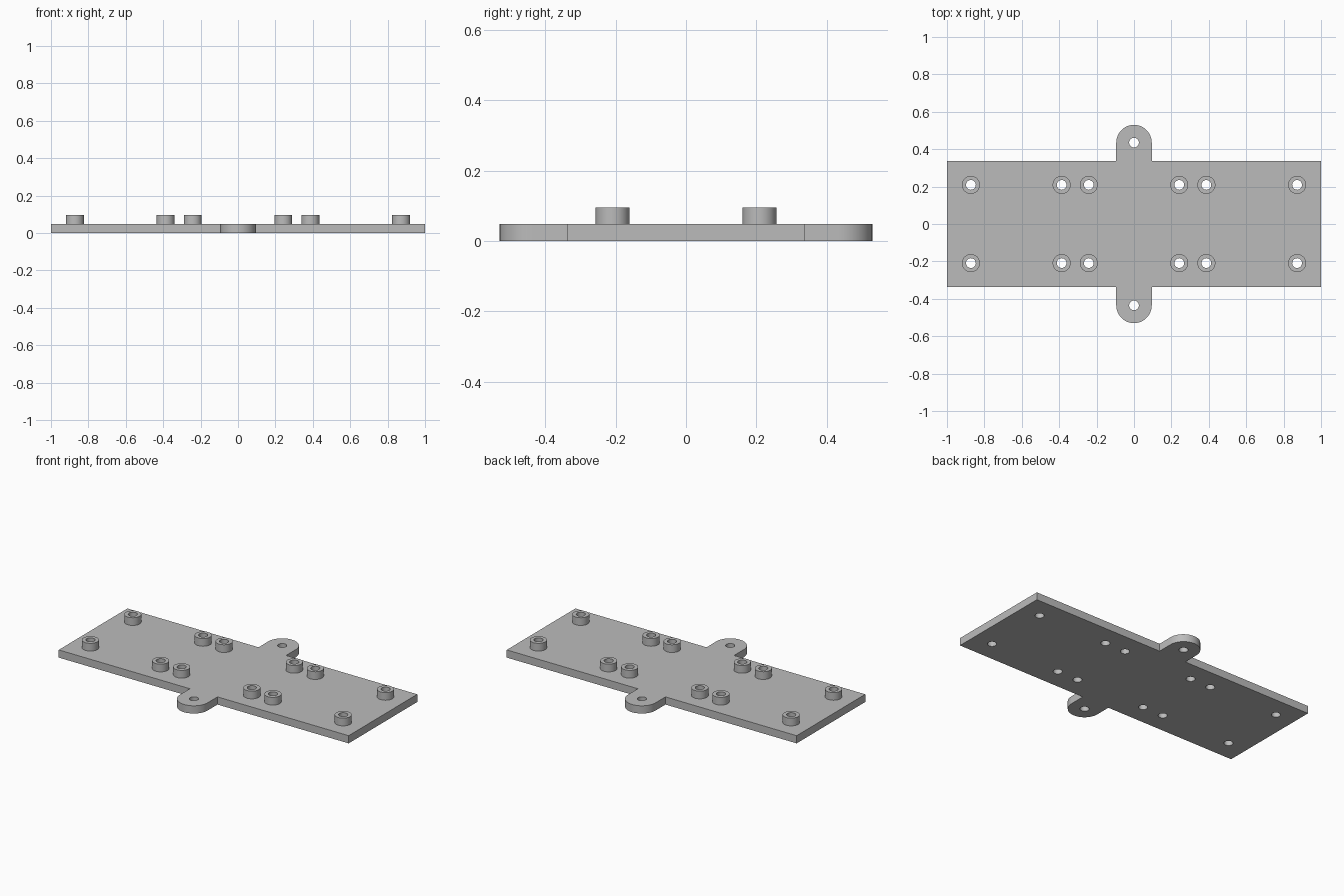
import bpy
import bmesh
from math import pi, sin, cos, radians

cube = bpy.data.objects.get("Cube")
if cube:
    bpy.data.objects.remove(cube)

HALF_X, HALF_Y, THICK = 1.0, 0.338, 0.048
TAB_R, TAB_Y = 0.095, 0.435
POST_R, HOLE_R, POST_TOP = 0.048, 0.026, 0.096
POSTS = [(sx * x, sy * 0.209)
         for x in (0.872, 0.387, 0.242) for sx in (-1, 1) for sy in (-1, 1)]

grey = bpy.data.materials.new("plain grey")
grey.use_nodes = True
colour = (0.5, 0.5, 0.5, 1)
grey.diffuse_color = colour
grey.node_tree.nodes["Principled BSDF"].inputs["Base Color"].default_value = colour


def arc(cx, cy, r, start=0.0, sweep=2 * pi, n=40, closed=True):
    steps = n if closed else n + 1
    return [(cx + r * cos(start + sweep * i / n), cy + r * sin(start + sweep * i / n))
            for i in range(steps)]


def extrude_outline(name, loops, z0, z1, open_bottom=False):
    """Fill nested flat outlines (inner ones become holes) and extrude them upward."""
    bm = bmesh.new()
    edges = []
    for loop in loops:
        verts = [bm.verts.new((x, y, z0)) for x, y in loop]
        edges += [bm.edges.new((verts[i - 1], verts[i])) for i in range(len(verts))]
    bmesh.ops.triangle_fill(bm, use_beauty=True, use_dissolve=False,
                            edges=edges, normal=(0, 0, 1))
    base = list(bm.faces)
    out = bmesh.ops.extrude_face_region(bm, geom=base, use_keep_orig=True)
    top = [v for v in out["geom"] if isinstance(v, bmesh.types.BMVert)]
    bmesh.ops.translate(bm, verts=top, vec=(0, 0, z1 - z0))
    bmesh.ops.recalc_face_normals(bm, faces=bm.faces)
    if open_bottom:
        bmesh.ops.delete(bm, geom=base, context='FACES_ONLY')
    mesh = bpy.data.meshes.new(name)
    bm.to_mesh(mesh)
    bm.free()
    mesh.materials.append(grey)
    obj = bpy.data.objects.new(name, mesh)
    bpy.context.collection.objects.link(obj)
    bpy.ops.object.select_all(action='DESELECT')
    obj.select_set(True)
    bpy.context.view_layer.objects.active = obj
    bpy.ops.object.shade_smooth_by_angle(angle=radians(30))
    return obj


# Base plate with a rounded mounting tab front and back, and all through holes
half = [(HALF_X, -HALF_Y), (HALF_X, HALF_Y), (TAB_R, HALF_Y)]
half += arc(0, TAB_Y, TAB_R, 0, pi, 24, closed=False) + [(-TAB_R, HALF_Y)]
outline = half + [(-x, -y) for x, y in half]
holes = [arc(x, y, HOLE_R) for x, y in POSTS + [(0, TAB_Y), (0, -TAB_Y)]]
extrude_outline("base_plate", [outline] + holes, 0, THICK)

# Hollow standoffs around the holes
for i, (x, y) in enumerate(POSTS):
    extrude_outline(f"standoff_{i + 1}", [arc(x, y, POST_R), arc(x, y, HOLE_R)],
                    THICK, POST_TOP, open_bottom=True)
